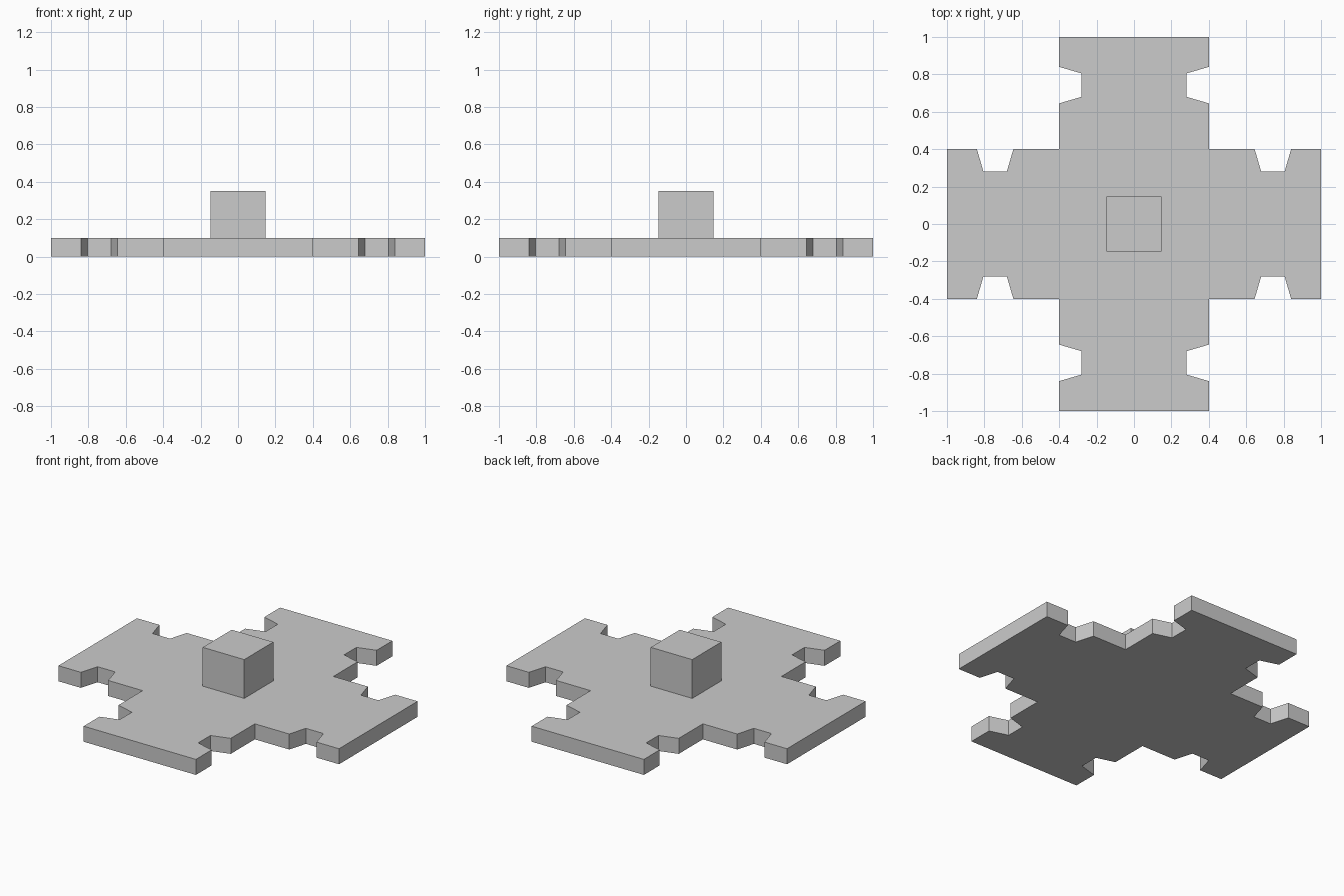
import bpy, bmesh
from mathutils import Matrix, Vector
from math import pi

if "Cube" in bpy.data.objects:
    bpy.data.objects.remove(bpy.data.objects["Cube"])


def prism(name, outline, z0, z1):
    """Extrude a counter-clockwise flat outline from z0 to z1."""
    bm = bmesh.new()
    face = bm.faces.new([bm.verts.new((x, y, z0)) for x, y in outline])
    top = bmesh.ops.extrude_face_region(bm, geom=[face], use_keep_orig=True)
    verts = [v for v in top["geom"] if isinstance(v, bmesh.types.BMVert)]
    bmesh.ops.translate(bm, vec=(0, 0, z1 - z0), verts=verts)
    bmesh.ops.recalc_face_normals(bm, faces=bm.faces)
    # Split the concave caps into clean triangles
    bmesh.ops.triangulate(bm, faces=[f for f in bm.faces if len(f.verts) > 4])
    mesh = bpy.data.meshes.new(name)
    bm.to_mesh(mesh)
    bm.free()
    obj = bpy.data.objects.new(name, mesh)
    bpy.context.collection.objects.link(obj)
    return obj


# Cross-shaped plate: one inner corner with its two notches, turned four times
notch = [(1, .4), (.84, .4), (.805, .28), (.68, .28), (.645, .4)]
corner = notch + [(.4, .4)] + [(y, x) for x, y in reversed(notch)]
outline = []
for i in range(4):
    turn = Matrix.Rotation(i * pi / 2, 2)
    outline += [turn @ Vector(p) for p in corner]
prism("cross_plate", outline, 0, .1)

# Square post in the middle
h = .148
prism("centre_post", [(h, -h), (h, h), (-h, h), (-h, -h)], .1, .35)
